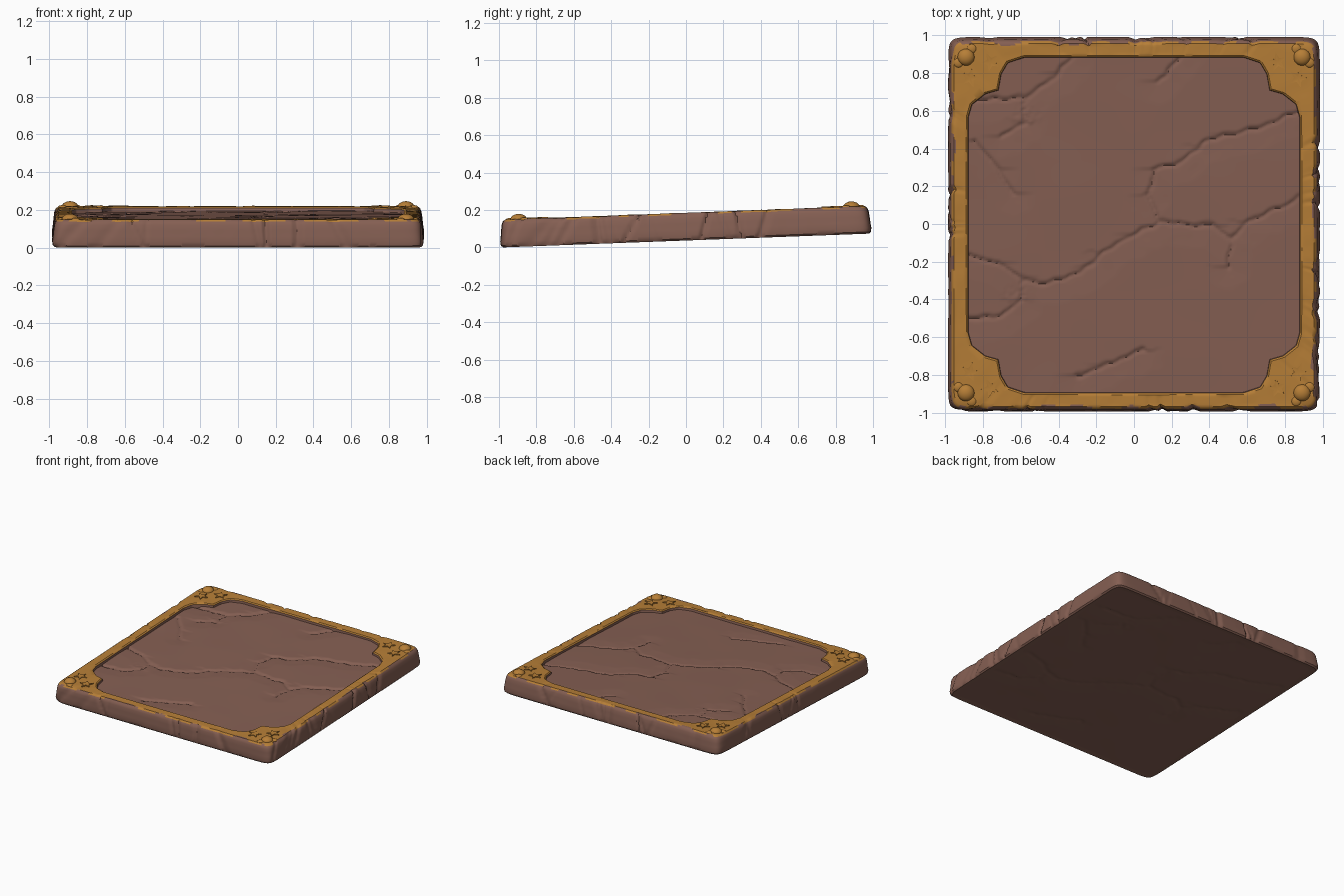
import bpy, bmesh, math, random
from mathutils import Vector, noise

random.seed(4)
if "Cube" in bpy.data.objects:
    bpy.data.objects.remove(bpy.data.objects["Cube"])

TILT = math.radians(2.15)
HALF_X, HALF_Y = 0.985, 0.993
TOP, PANEL = 0.148, 0.124


def material(name, rgb):
    m = bpy.data.materials.new(name)
    m.use_nodes = True
    m.diffuse_color = (*rgb, 1)
    m.node_tree.nodes["Principled BSDF"].inputs["Base Color"].default_value = (*rgb, 1)
    return m


stone = material("brown stone", (0.235, 0.115, 0.086))
gold = material("worn gold", (0.47, 0.21, 0.038))


def finish(name, bm, mats, angle=35):
    """Turn a bmesh into a smooth object lying on the tilted slab."""
    mesh = bpy.data.meshes.new(name)
    bm.to_mesh(mesh)
    bm.free()
    obj = bpy.data.objects.new(name, mesh)
    bpy.context.collection.objects.link(obj)
    for m in mats:
        mesh.materials.append(m)
    obj.rotation_euler.x = TILT
    obj.location.z = HALF_Y * math.sin(TILT)
    bpy.ops.object.select_all(action="DESELECT")
    obj.select_set(True)
    bpy.context.view_layer.objects.active = obj
    bpy.ops.object.shade_smooth_by_angle(angle=math.radians(angle))
    return obj


# Crack paths across the stone
CRACKS = [
    [(-.88, -.16), (-.72, -.2), (-.6, -.28), (-.5, -.31), (-.36, -.28), (-.23, -.22),
     (-.17, -.14), (0, -.05), (.13, .02), (.3, 0), (.42, 0), (.51, -.07), (.6, .02), (.88, .15)],
    [(.13, .02), (.08, .16), (.1, .3), (.25, .34), (.36, .43), (.5, .48), (.62, .5), (.9, .62)],
    [(-.84, .66), (-.58, .68), (-.58, .55), (-.7, .47)],
    [(-.58, .68), (-.4, .8), (-.33, .9)],
    [(.51, -.07), (.5, -.22)],
    [(-.9, -.5), (-.7, -.48), (-.6, -.4), (-.6, -.28)],
    [(-.85, .45), (-.72, .3), (-.64, .17)],
    [(.13, .76), (.25, .9)],
    [(-.3, -.8), (-.15, -.74), (.05, -.66)],
]
SEGMENTS = [(Vector(a), Vector(b)) for path in CRACKS for a, b in zip(path, path[1:])]


def crack_depth(x, y):
    wobble = noise.noise(Vector((x * 14, y * 14, 0))) * 0.015
    p = Vector((x + wobble, y - wobble))
    depth = 0
    for a, b in SEGMENTS:
        ab = b - a
        t = max(0, min(1, (p - a).dot(ab) / ab.length_squared))
        off = p - a - ab * t
        d = off.length
        if d < 0.12:
            # sharp groove, with a gentle sag along its lower side
            sag = 0.006 * (1 - d / 0.12) if off.y < 0 else 0
            depth = max(depth, sag + 0.009 * max(0, 1 - d / 0.016))
    return depth


def stone_sheet(name, half_x, half_y, z, cuts, side, scale):
    """Flat cracked stone face; side is 1 facing up and -1 facing down."""
    bm = bmesh.new()
    bmesh.ops.create_grid(bm, x_segments=cuts, y_segments=cuts, size=1)
    for v in bm.verts:
        x, y = v.co.x * half_x, v.co.y * half_y
        dent = crack_depth(x * side, y) * scale
        rough = noise.noise(Vector((x * 3, y * 3, side))) * 0.003 * scale
        v.co = (x, y, z - side * (dent + rough))
    if side < 0:
        bmesh.ops.reverse_faces(bm, faces=bm.faces)
    return finish(name, bm, [stone], 50)


stone_sheet("center_panel", 0.91, 0.92, PANEL, 170, 1, 1)
stone_sheet("underside", 0.955, 0.96, 0.003, 110, -1, 0.6)

# Frame opening: one quarter, mirrored by folding the direction
OPENING = [(.88, 0), (.88, .57), (.86, .64), (.79, .695), (.72, .715),
           (.705, .8), (.67, .86), (.58, .89), (0, .89)]


def opening_radius(th):
    d = Vector((abs(math.cos(th)), abs(math.sin(th))))
    for a, b in zip(OPENING, OPENING[1:]):
        a, b = Vector(a), Vector(b)
        if a.x * d.y - a.y * d.x >= -1e-9 and d.x * b.y - d.y * b.x >= -1e-9:
            e = b - a
            return (a.x * e.y - a.y * e.x) / (d.x * e.y - d.y * e.x)
    return 0.89


def outer_radius(th, inset):
    n = 34
    c, s = abs(math.cos(th)), abs(math.sin(th))
    return ((c / (HALF_X - inset)) ** n + (s / (HALF_Y - inset)) ** n) ** (-1 / n)


# Chips and slanted cracks round the edge
chips = [(random.uniform(0, math.tau), random.uniform(.012, .04),
          random.uniform(.004, .015), random.uniform(-.6, .6)) for _ in range(44)]


def chip(th, z):
    best = 0
    for at, width, depth, slant in chips:
        d = abs((th - at - slant * (z - 0.1) + math.pi) % math.tau - math.pi)
        best = max(best, depth * (1 - d / width))
    return best


# Rim: underside lip, sloping side, bevel, frame top, inner lip and wall
SIDE = [(.06, .004), (.014, 0), (.003, .01), (0, .03), (.004, .06), (.007, .09),
        (.011, .12), (.018, .138), (.03, TOP)]
ACROSS = 6
STEPS = 880
bm = bmesh.new()
loops = []
for i in range(STEPS):
    th = math.tau * (i + 0.5) / STEPS
    c, s = math.cos(th), math.sin(th)
    r_in = opening_radius(th)
    r_out = outer_radius(th, SIDE[-1][0])
    section = []
    for k, (inset, z) in enumerate(SIDE):
        r = outer_radius(th, inset)
        if k > 1:
            r -= chip(th, z) + 0.003 * abs(noise.noise(Vector((c * 7, s * 7, z * 9))))
        section.append((r, z - (0.3 * chip(th, z) if k > 6 else 0)))
    for j in range(1, ACROSS):
        t = j / ACROSS
        r = r_out + (r_in + 0.01 - r_out) * t
        lump = 0.003 * noise.noise(Vector((r * c * 9, r * s * 9, 5)))
        section.append((r, TOP + lump - 0.35 * chip(th, TOP) * (1 - 0.5 * t)))
    section += [(r_in + 0.01, TOP), (r_in, TOP - 0.007), (r_in - 0.004, PANEL - 0.012)]
    loops.append([bm.verts.new((r * c, r * s, z)) for r, z in section])
rows = len(loops[0])
for i, loop in enumerate(loops):
    following = loops[(i + 1) % STEPS]
    for k in range(rows - 1):
        f = bm.faces.new((loop[k], following[k], following[k + 1], loop[k + 1]))
        m = f.calc_center_median()
        wear = noise.noise(Vector((m.x * 8, m.y * 8, 2)))
        bevel = len(SIDE) - 2
        if k == bevel:
            f.material_index = int(wear > -0.05)
        elif k == bevel + 1:
            f.material_index = int(wear > -0.42)
        else:
            f.material_index = int(bevel < k < rows - 2)
finish("stone_rim_with_gold_frame", bm, [stone, gold])


# Corner ornaments: a knob with petals and two raised stars
def add_lump(bm, x, y, radius, height):
    made = bmesh.ops.create_icosphere(bm, subdivisions=3, radius=1)
    for v in made["verts"]:
        v.co = (x + v.co.x * radius, y + v.co.y * radius, TOP - 0.004 + v.co.z * height)


def add_star(bm, x, y, radius, turn):
    """Five-pointed plate with a slightly hollowed centre."""
    base, top = [], []
    for k in range(10):
        a = turn + math.tau * k / 10
        r = radius if k % 2 == 0 else radius * 0.42
        px, py = x + r * math.cos(a), y + r * math.sin(a)
        base.append(bm.verts.new((px, py, TOP - 0.006)))
        top.append(bm.verts.new((px, py, TOP + 0.006)))
    mid = bm.verts.new((x, y, TOP + 0.003))
    for k in range(10):
        n = (k + 1) % 10
        bm.faces.new((base[k], base[n], top[n], top[k]))
        bm.faces.new((top[k], top[n], mid))


for sx, side in ((1, "left"), (-1, "right")):
    for sy, end in ((1, "back"), (-1, "front")):
        bm = bmesh.new()
        add_lump(bm, sx * 0.89, sy * 0.89, 0.045, 0.032)
        add_lump(bm, sx * 0.93, sy * 0.86, 0.026, 0.012)
        add_lump(bm, sx * 0.86, sy * 0.935, 0.026, 0.012)
        finish(f"{end}_{side}_knob", bm, [gold])
        bm = bmesh.new()
        add_star(bm, sx * 0.76, sy * 0.865, 0.052, 0.5 * sx)
        add_star(bm, sx * 0.87, sy * 0.78, 0.052, 1.2 * sx)
        finish(f"{end}_{side}_stars", bm, [gold], 20)
